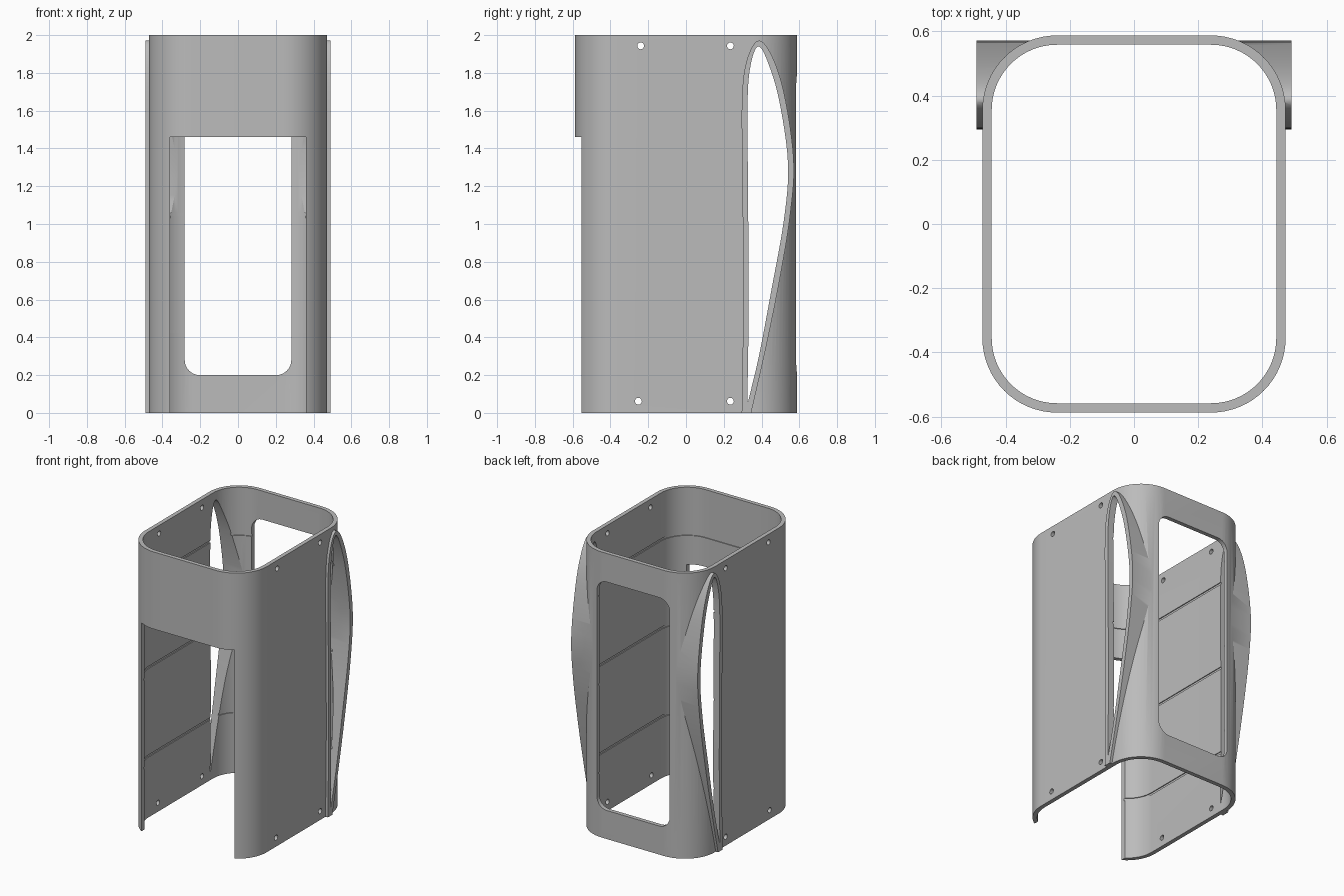
import bpy, bmesh, math
from mathutils import Vector

if "Cube" in bpy.data.objects:
    bpy.data.objects.remove(bpy.data.objects["Cube"])

grey = bpy.data.materials.new("satin grey")
grey.diffuse_color = (0.5, 0.5, 0.5, 1)
grey.use_nodes = True
grey.node_tree.nodes["Principled BSDF"].inputs["Base Color"].default_value = grey.diffuse_color


def rounded_rect(hx, hy, r, cx=0, cy=0, seg=16):
    pts = []
    for k, (sx, sy) in enumerate([(1, 1), (-1, 1), (-1, -1), (1, -1)]):
        for i in range(seg + 1):
            a = math.pi / 2 * (k + i / seg)
            pts.append((cx + sx * (hx - r) + r * math.cos(a),
                        cy + sy * (hy - r) + r * math.sin(a)))
    return pts


def smooth_path(p, steps=6):
    """Catmull-Rom curve through the points."""
    v = [Vector(q) for q in p]
    v = [2 * v[0] - v[1]] + v + [2 * v[-1] - v[-2]]
    out = []
    for i in range(1, len(v) - 2):
        a, b, c, d = v[i - 1:i + 3]
        for s in range(steps):
            t = s / steps
            out.append(tuple(0.5 * (2 * b + (c - a) * t + (2 * a - 5 * b + 4 * c - d) * t * t
                                    + (3 * b - a - 3 * c + d) * t ** 3)))
    out.append(tuple(v[-2]))
    return out


def prism(name, pts, axis, lo, hi):
    """Extrude a 2D outline along an axis."""
    place = {"x": lambda a, b, h: (h, a, b),
             "y": lambda a, b, h: (a, h, b),
             "z": lambda a, b, h: (a, b, h)}[axis]
    bm = bmesh.new()
    low = [bm.verts.new(place(a, b, lo)) for a, b in pts]
    high = [bm.verts.new(place(a, b, hi)) for a, b in pts]
    n = len(pts)
    bm.faces.new(low[::-1])
    bm.faces.new(high)
    for i in range(n):
        j = (i + 1) % n
        bm.faces.new((low[i], low[j], high[j], high[i]))
    bmesh.ops.recalc_face_normals(bm, faces=bm.faces)
    me = bpy.data.meshes.new(name)
    bm.to_mesh(me)
    bm.free()
    ob = bpy.data.objects.new(name, me)
    bpy.context.collection.objects.link(ob)
    me.materials.append(grey)
    return ob


def combine(target, other, op):
    mod = target.modifiers.new("cut", "BOOLEAN")
    mod.operation, mod.object, mod.solver = op, other, "EXACT"
    bpy.context.view_layer.objects.active = target
    bpy.ops.object.modifier_apply(modifier=mod.name)
    bpy.data.objects.remove(other, do_unlink=True)


# Rounded body
shell = prism("housing_shell", rounded_rect(0.472, 0.587, 0.232), "z", 0, 2)

# Teardrop side vents standing proud of the walls
rim = smooth_path([(0.295, 0), (0.303, 0.6), (0.299, 1.2), (0.296, 1.65), (0.32, 1.86),
                   (0.38, 1.97), (0.45, 1.90), (0.52, 1.69), (0.57, 1.34), (0.552, 1.05),
                   (0.495, 0.70), (0.42, 0.33), (0.345, 0)])
combine(shell, prism("vent_rim", rim, "x", -0.49, 0.49), "UNION")

# Hollow interior
combine(shell, prism("interior", rounded_rect(0.443, 0.558, 0.203), "z", -0.1, 2.1), "DIFFERENCE")

# Vent openings
hole = smooth_path([(0.325, 0.06), (0.332, 0.6), (0.328, 1.2), (0.326, 1.65), (0.342, 1.84),
                    (0.38, 1.94), (0.428, 1.87), (0.492, 1.66), (0.54, 1.32), (0.518, 1.02),
                    (0.452, 0.65), (0.388, 0.31), (0.329, 0.06)])
combine(shell, prism("vent_hole", hole, "x", -0.7, 0.7), "DIFFERENCE")

# Front doorway and rounded back window
door = [(-0.36, -0.1), (0.36, -0.1), (0.36, 1.46), (-0.36, 1.46)]
combine(shell, prism("doorway", door, "y", -0.8, -0.2), "DIFFERENCE")
combine(shell, prism("window", rounded_rect(0.282, 0.8, 0.08, 0, 1.0), "y", 0.5, 0.8), "DIFFERENCE")

# Screw holes through both side walls
for y, z in [(-0.24, 1.943), (0.235, 1.943), (-0.252, 0.062), (0.235, 0.062)]:
    combine(shell, prism("screw_hole", rounded_rect(0.018, 0.018, 0.018, y, z, 5)[::1][:-1],
                         "x", -0.7, 0.7), "DIFFERENCE")

# Shallow seams around the interior
for z in (0.43, 1.05, 1.67):
    combine(shell, prism("seam", rounded_rect(0.449, 0.564, 0.209), "z", z - 0.008, z + 0.008),
            "DIFFERENCE")

bpy.ops.object.select_all(action="DESELECT")
shell.select_set(True)
bpy.context.view_layer.objects.active = shell
bpy.ops.object.shade_smooth_by_angle(angle=math.radians(30))
